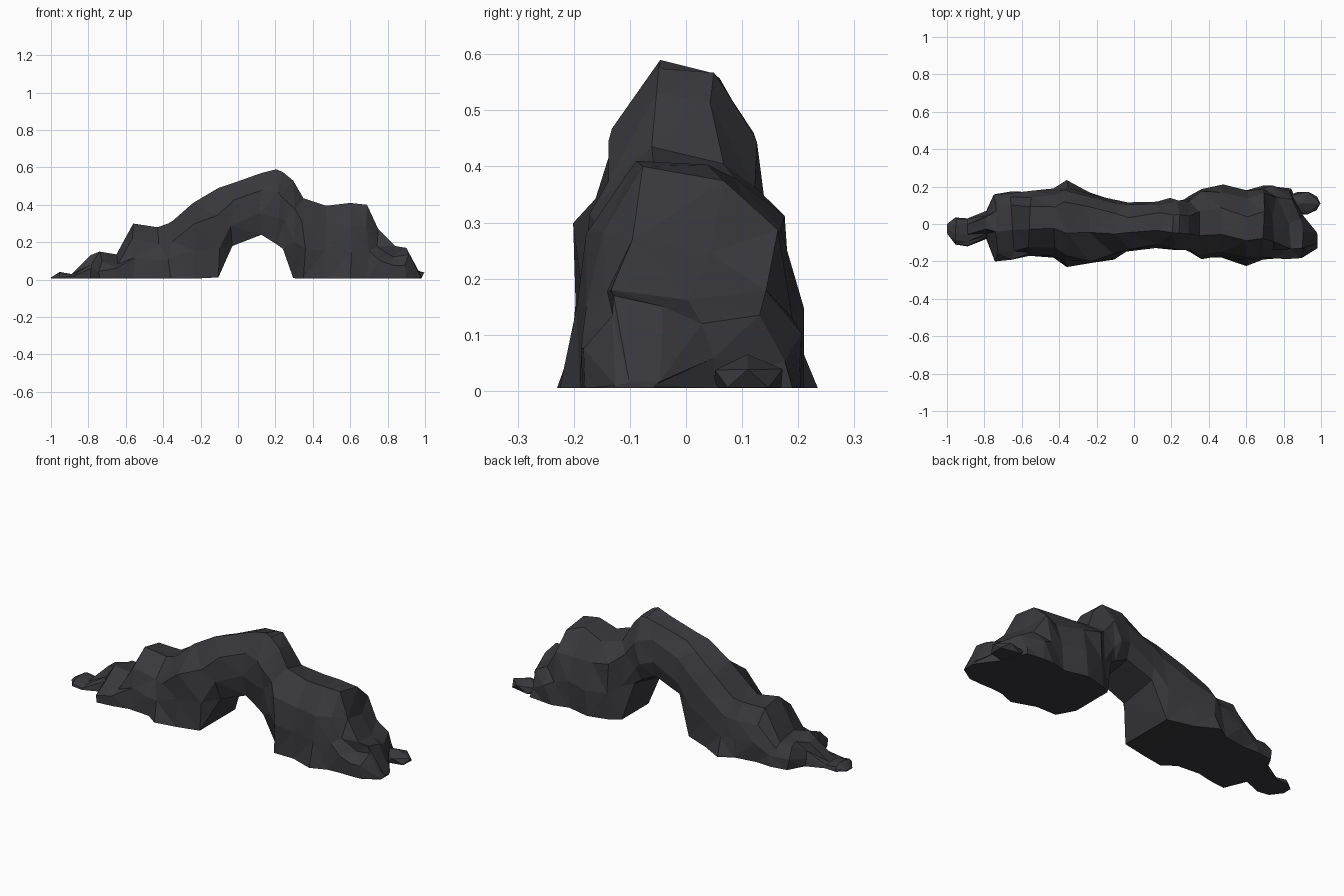
import bpy, bmesh, random
from mathutils import Vector

if "Cube" in bpy.data.objects:
    bpy.data.objects.remove(bpy.data.objects["Cube"])

random.seed(4)

# one dark basalt colour
rock = bpy.data.materials.new("dark rock")
rock.diffuse_color = (0.040, 0.040, 0.046, 1)
rock.use_nodes = True
rock.node_tree.nodes["Principled BSDF"].inputs["Base Color"].default_value = rock.diffuse_color


def finish(bm, name):
    bmesh.ops.triangulate(bm, faces=bm.faces[:])
    bmesh.ops.recalc_face_normals(bm, faces=bm.faces[:])
    mesh = bpy.data.meshes.new(name)
    bm.to_mesh(mesh)
    bm.free()
    mesh.materials.append(rock)
    obj = bpy.data.objects.new(name, mesh)
    bpy.context.collection.objects.link(obj)
    return obj


# slices along the arch: x, front y, back y, underside z, top z, ridge y
slices = [
    (-1.00, -.05, .00, .005, .012, -.02), (-.955, -.11, .035, .005, .04, -.03),
    (-.89, -.12, .03, .005, .03, -.03), (-.79, -.08, .07, .005, .13, .00),
    (-.74, -.20, .16, .005, .15, .02), (-.65, -.19, .175, .005, .135, .03),
    (-.56, -.17, .17, .005, .30, .03), (-.43, -.18, .19, .005, .28, .04),
    (-.36, -.23, .235, .005, .305, .03), (-.24, -.21, .17, .005, .41, .02),
    (-.105, -.19, .125, .012, .49, .00), (-.03, -.14, .125, .18, .515, .00),
    (.125, -.135, .12, .24, .57, .01), (.205, -.14, .13, .19, .59, .00),
    (.24, -.145, .14, .165, .575, .00), (.295, -.16, .15, .008, .53, .00),
    (.35, -.18, .18, .005, .435, .00), (.47, -.18, .21, .005, .395, .01),
    (.60, -.225, .18, .005, .41, -.02), (.69, -.19, .205, .005, .40, -.01),
    (.75, -.185, .20, .005, .27, -.03), (.84, -.185, .19, .005, .18, -.07),
    (.90, -.18, .05, .005, .17, -.09), (.98, -.13, -.06, .005, .02, -.09),
]


def ring(x, yf, yb, zb, zt, yr):
    """Eight points round one slice, roughened a little above the base."""
    h, w = zt - zb, 0.17 * (yb - yf)
    span = zb > .1                             # bridge part, free of the ground
    foot = .80 if span else 1.0
    front_foot = .55 if .28 < x < .3 else foot  # right leg is cut back inside
    full = .90 if -.3 < x < .4 else .76        # shoulders are squarer mid-arch
    mf, mb = max(yf * .97, -.195), min(yb * .97, .20)
    pts = [(yf * front_foot, 0), (mf, .35), (yf * full, .70), (yr - w, 1.0),
           (yr + w, .95), (yb * full, .70), (mb, .35), (yb * foot, .12 if span else 0)]
    out = []
    for i, (y, f) in enumerate(pts):
        r = 0 if i in (0, 3, 7) else min(.014, h * .1)
        out.append(Vector((x + random.uniform(-r, r), y + random.uniform(-r, r),
                           zb + f * h + random.uniform(-r, r))))
    return out


# the arch: loft through the slices
bm = bmesh.new()
rings = [[bm.verts.new(p) for p in ring(*s)] for s in slices]
for a, b in zip(rings, rings[1:]):
    for i in range(8):
        j = (i + 1) % 8
        bm.faces.new((a[i], a[j], b[j], b[i]))
bm.faces.new(rings[0])
bm.faces.new(rings[-1])
finish(bm, "rock_arch")


# loose boulders at the foot of the arch
def boulder(name, centre, size):
    bm = bmesh.new()
    bmesh.ops.create_icosphere(bm, subdivisions=1, radius=1)
    for v in bm.verts:
        p = v.co * random.uniform(.9, 1.0)
        v.co = Vector(c + k * s for c, k, s in zip(centre, p, size))
        v.co.z = max(v.co.z, .006)
        v.co.x = min(v.co.x, 1.0)
    bmesh.ops.remove_doubles(bm, verts=bm.verts[:], dist=.002)
    finish(bm, name)


boulder("right_foot_boulder", (.90, .11, .015), (.115, .075, .055))
